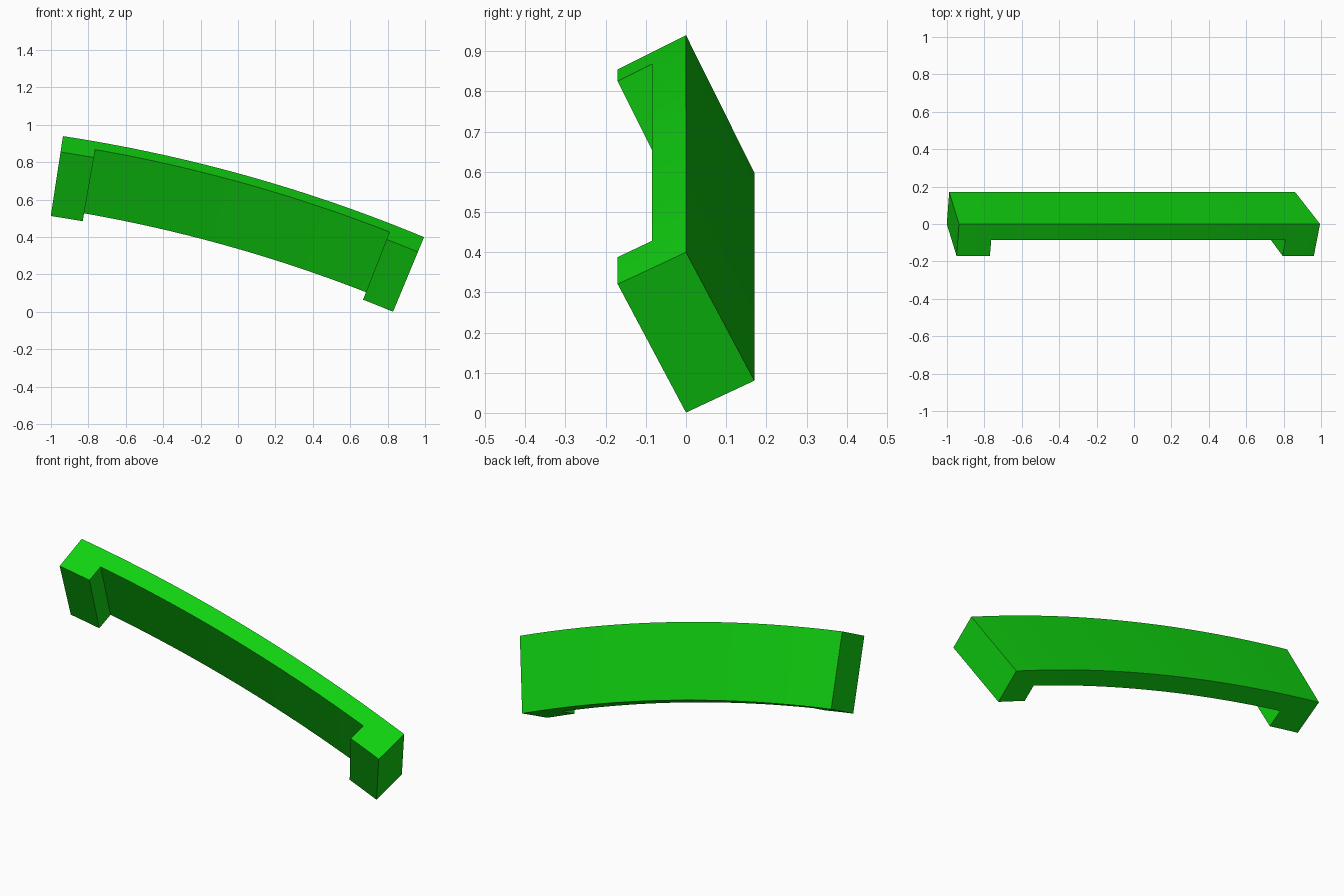
import bpy, bmesh, math

cube = bpy.data.objects.get("Cube")
if cube:
    bpy.data.objects.remove(cube, do_unlink=True)

# Green finish
green = bpy.data.materials.new("bright green")
green.use_nodes = True
colour = (0.005, 0.64, 0.005, 1.0)
green.diffuse_color = colour
green.node_tree.nodes["Principled BSDF"].inputs["Base Color"].default_value = colour

# Arc the section is swept along (angles measured from vertical)
CX, CZ = -2.189, -7.260
START, END, TAB = 8.69, 22.57, 1.26
BAR_STEPS, TAB_STEPS = 30, 3

# Tilted section corners as (y, radius)
TOP, BACK = (0.0, 8.295), (0.17, 7.949)
FRONT, BOTTOM = (-0.17, 8.209), (0.0, 7.863)
RECESS_TOP, RECESS_BOTTOM = (-0.085, 8.252), (0.085, 7.906)


def span(a, b, steps):
    return [a + (b - a) * i / steps for i in range(steps + 1)]


def sweep(bm, section, angles):
    """Sweep a closed section along the arc and cap both ends."""
    rings = []
    for deg in angles:
        t = math.radians(deg)
        rings.append([bm.verts.new((CX + r * math.sin(t), y, CZ + r * math.cos(t)))
                      for y, r in section])
    n = len(section)
    for a, b in zip(rings, rings[1:]):
        for i in range(n):
            j = (i + 1) % n
            bm.faces.new((a[i], a[j], b[j], b[i]))
    bm.faces.new(rings[0])
    bm.faces.new(rings[-1])


bm = bmesh.new()

# End sections carry the thicker tabs, the middle is recessed at the front
full = [TOP, RECESS_TOP, FRONT, BOTTOM, RECESS_BOTTOM, BACK]
slim = [TOP, RECESS_TOP, RECESS_BOTTOM, BACK]
sweep(bm, full, span(START, START + TAB, TAB_STEPS))
sweep(bm, slim, span(START + TAB, END - TAB, BAR_STEPS))
sweep(bm, full, span(END - TAB, END, TAB_STEPS))

# Weld the three spans, replacing the joint caps with only the exposed tab step
caps = []
for f in bm.faces:
    c = f.calc_center_median()
    angle = math.degrees(math.atan2(c.x - CX, c.z - CZ))
    if any(abs(angle - a) < 0.01 for a in (START + TAB, END - TAB)):
        caps.append(f)
bmesh.ops.delete(bm, geom=caps, context="FACES_ONLY")
bmesh.ops.remove_doubles(bm, verts=bm.verts, dist=0.0005)
for deg in (START + TAB, END - TAB):
    t = math.radians(deg)
    corners = []
    for y, r in (RECESS_TOP, FRONT, BOTTOM, RECESS_BOTTOM):
        x, z = CX + r * math.sin(t), CZ + r * math.cos(t)
        corners.append(min(bm.verts, key=lambda v: (v.co.x - x) ** 2
                           + (v.co.y - y) ** 2 + (v.co.z - z) ** 2))
    bm.faces.new(corners)
bmesh.ops.recalc_face_normals(bm, faces=bm.faces)

mesh = bpy.data.meshes.new("curved_handle")
bm.to_mesh(mesh)
bm.free()
mesh.materials.append(green)
handle = bpy.data.objects.new("curved_handle", mesh)
bpy.context.collection.objects.link(handle)

# Smooth along the arc, crisp at the corners
bpy.ops.object.select_all(action="DESELECT")
handle.select_set(True)
bpy.context.view_layer.objects.active = handle
bpy.ops.object.shade_smooth_by_angle(angle=math.radians(20))
